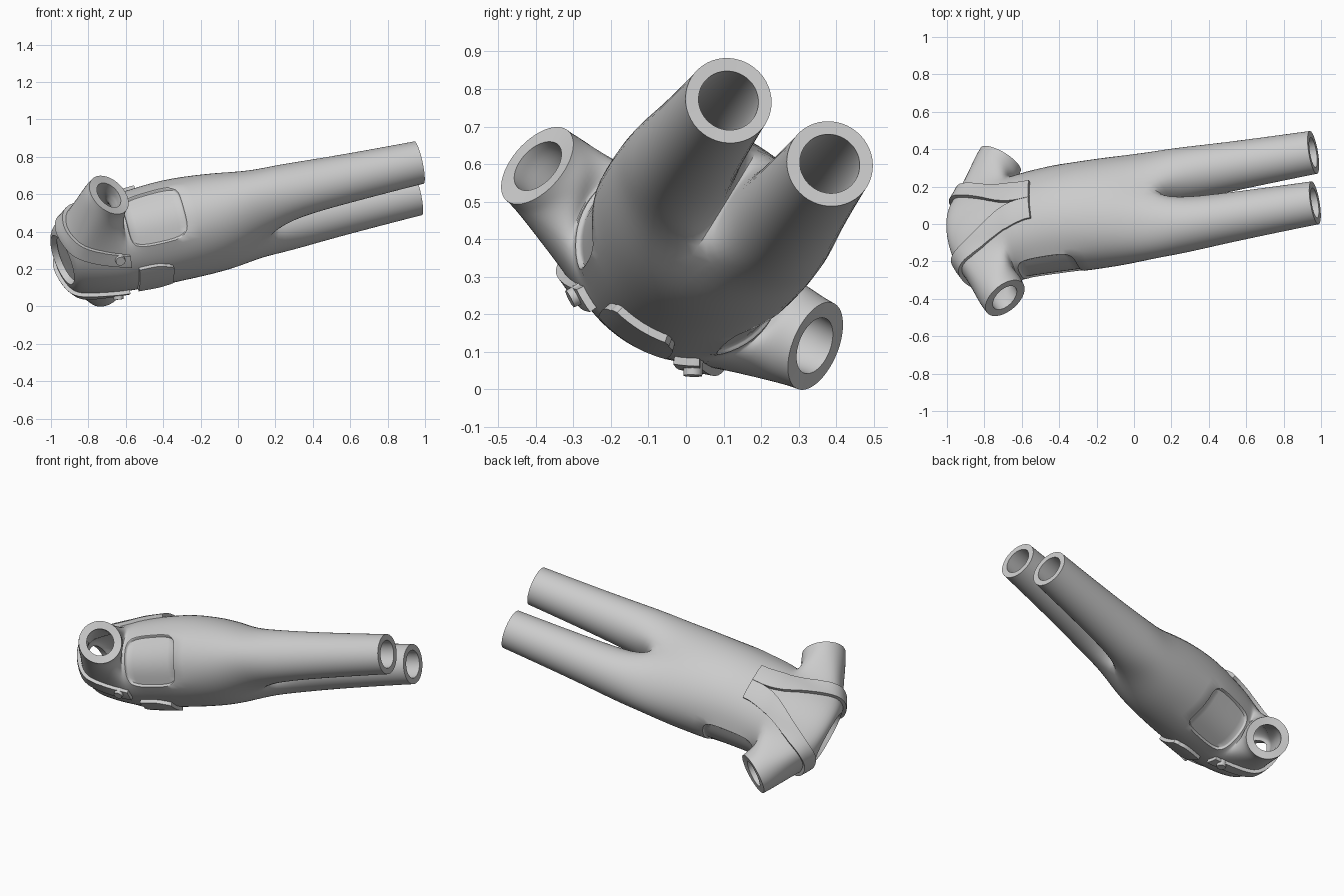
import bpy, bmesh, math
from mathutils import Matrix, Vector

if "Cube" in bpy.data.objects:
    bpy.data.objects.remove(bpy.data.objects["Cube"])

# One plain grey cloth
cloth = bpy.data.materials.new("grey_cloth")
cloth.use_nodes = True
cloth.diffuse_color = (0.6, 0.6, 0.6, 1)
cloth.node_tree.nodes["Principled BSDF"].inputs["Base Color"].default_value = (0.6, 0.6, 0.6, 1)

# Garment frame: u runs from neck to feet, s to the side, b to the back
along = Vector((0.963, 0.164, 0.212)).normalized()
side = Vector((-0.035, 0.847, -0.531))
side = (side - along * side.dot(along)).normalized()
back = along.cross(side)
FRAME = Matrix((along, side, back)).transposed().to_4x4()
FRAME.translation = (0, 0.084, 0.473)


def finish(name, bm):
    bmesh.ops.recalc_face_normals(bm, faces=bm.faces)
    mesh = bpy.data.meshes.new(name)
    bm.to_mesh(mesh)
    bm.free()
    ob = bpy.data.objects.new(name, mesh)
    bpy.context.collection.objects.link(ob)
    ob.matrix_world = FRAME
    mesh.materials.append(cloth)
    return ob


# Apply the modifiers, then shade so that rims stay crisp
def smooth(ob):
    bpy.ops.object.select_all(action="DESELECT")
    ob.select_set(True)
    bpy.context.view_layer.objects.active = ob
    bpy.ops.object.convert(target="MESH")
    bpy.ops.object.shade_smooth_by_angle(angle=math.radians(40))


def bridge(bm, a, b):
    n = len(a)
    for i in range(n):
        bm.faces.new((a[i], a[(i + 1) % n], b[(i + 1) % n], b[i]))


# Body: torso rings (position, width, depth, centre, tilt), arm openings, two legs
N = 16
bm = bmesh.new()
crease = bm.edges.layers.float.new("crease_edge")
weight = bm.verts.layers.deform.verify()
torso = [(-0.985, 0.16, 0.135, -0.02, 0.22), (-0.975, 0.215, 0.16, -0.01, 0.2), (-0.935, 0.27, 0.188, 0, 0.1),
         (-0.80, 0.29, 0.225, 0, 0), (-0.67, 0.295, 0.25, 0, 0), (-0.64, 0.297, 0.255, 0.005, 0),
         (-0.48, 0.302, 0.267, 0.01, 0), (-0.32, 0.31, 0.272, 0.013, 0), (-0.08, 0.318, 0.25, 0, 0),
         (0.10, 0.318, 0.2, 0, 0)]
rings = []
for u, w, d, c, tilt in torso:
    ring = []
    for k in range(N):
        b = c - d * math.cos(k * math.tau / N)
        ring.append(bm.verts.new((u - tilt * b, w * math.sin(k * math.tau / N), b)))
    rings.append(ring)
ARM_TOP, ARM_LOW = 2, 4
CUT_TOP, CUT_LOW = 5, 7
cutouts = {1: [], -1: []}
for r in range(len(rings) - 1):
    for k in range(N):
        near = k if k < 8 else N - 1 - k
        if ARM_TOP <= r < ARM_LOW and 2 <= near < 6:
            continue
        k2 = (k + 1) % N
        f = bm.faces.new((rings[r][k], rings[r][k2], rings[r + 1][k2], rings[r + 1][k]))
        if CUT_TOP <= r < CUT_LOW and 2 <= near < 5:
            cutouts[1 if k < 8 else -1].append(f)

# Sleeves
for sgn, tip in ((1, Vector((-0.72, 0.43, 0.028))), (-1, Vector((-0.717, -0.453, 0.043)))):
    col = lambda k: k if sgn > 0 else (N - k) % N
    loop = [rings[ARM_TOP][col(k)] for k in range(2, 7)]
    loop += [rings[ARM_TOP + 1][col(6)]]
    loop += [rings[ARM_LOW][col(k)] for k in range(6, 1, -1)]
    loop += [rings[ARM_TOP + 1][col(2)]]
    axis = Vector((0.53, 0.85 * sgn, 0))
    down = Vector((0.85, -0.53 * sgn, 0))
    for dist, rad, shift in ((0.065, 0.137, 0.008), (0.02, 0.131, 0.002), (0, 0.13, 0)):
        ring = []
        for i in range(12):
            a = (i - 2) * math.tau / 12
            v = bm.verts.new(tip - axis * dist + down * shift
                             + rad * (Vector((0, 0, 1)) * math.sin(a) - down * math.cos(a)))
            v[weight][0] = 1
            ring.append(v)
        bridge(bm, loop, ring)
        loop = ring

# Legs, sharing a rounded seam of crotch points
hip = rings[-1]
for k in (0, 8):
    hip[k].co.z *= 0.88
seam = [bm.verts.new((u, 0, b)) for u, b in ((0.145, -0.11), (0.165, 0), (0.145, 0.11))]
for sgn in (1, -1):
    loop = [hip[k if sgn > 0 else (N - k) % N] for k in range(9)] + seam[::-1]
    for u, rad, deep in ((0.25, 0.154, 0.16), (0.5, 0.138, 0.14), (0.95, 0.123, 0.122), (1.0, 0.122, 0.121)):
        ring = []
        for j in range(12):
            a = (j - 1) * math.tau / 12
            ring.append(bm.verts.new((u, sgn * (0.159 + rad * math.sin(a)), -deep * math.cos(a))))
        bridge(bm, loop, ring)
        loop = ring

# Sunken side panels below the sleeves, with crisp lips
bmesh.ops.recalc_face_normals(bm, faces=bm.faces)
for faces in cutouts.values():
    lip = bmesh.ops.inset_region(bm, faces=faces, thickness=0.006, depth=-0.014, use_even_offset=True)["faces"]
    for f in lip:
        for e in f.edges:
            if not all(g in lip for g in e.link_faces):
                e[crease] = 0.8
body = finish("overalls_body", bm)
body.vertex_groups.new(name="sleeves")
sub = body.modifiers.new("Round", "SUBSURF")
sub.levels = sub.render_levels = 2
thick = body.modifiers.new("Cloth", "SOLIDIFY")
thick.thickness = 0.046
thick.vertex_group = "sleeves"
thick.thickness_vertex_group = 0.77
thick.offset = -1
smooth(body)


# Cloth strip laid on the body; rows hold two edge points and a depth
def strip(name, rows, thickness):
    bm = bmesh.new()
    pairs = [(bm.verts.new((u1, s1, b)), bm.verts.new((u2, s2, b))) for u1, s1, u2, s2, b in rows]
    for p, q in zip(pairs, pairs[1:]):
        bm.faces.new((p[0], p[1], q[1], q[0]))
    ob = finish(name, bm)
    sub = ob.modifiers.new("Round", "SUBSURF")
    sub.levels = sub.render_levels = 3
    sub.boundary_smooth = "PRESERVE_CORNERS"
    wrap = ob.modifiers.new("Lay", "SHRINKWRAP")
    wrap.target = body
    wrap.wrap_mode = "OUTSIDE_SURFACE"
    wrap.offset = 0.004
    sol = ob.modifiers.new("Cloth", "SOLIDIFY")
    sol.thickness = thickness
    sol.offset = 0
    smooth(ob)


# Straps meeting in a Y on the back, with a button on each front end
strap = [(-0.51, 0, -0.51, 0.13, 0.30), (-0.66, 0, -0.60, 0.135, 0.28), (-0.80, 0.10, -0.74, 0.175, 0.24),
         (-0.94, 0.17, -0.89, 0.24, 0.17), (-1.02, 0.19, -1.0, 0.27, 0.04), (-0.98, 0.19, -0.95, 0.27, -0.08),
         (-0.86, 0.165, -0.84, 0.245, -0.2), (-0.66, 0.135, -0.66, 0.22, -0.25)]
for label, sgn in (("left", 1), ("right", -1)):
    strip(label + "_strap", [(u1, s1 * sgn, u2, s2 * sgn, b) for u1, s1, u2, s2, b in strap], 0.034)
    bm = bmesh.new()
    axis = Vector((-0.1, 0.5 * sgn, -0.85)).normalized()
    bmesh.ops.create_cone(bm, cap_ends=True, segments=10, radius1=0.03, radius2=0.026, depth=0.06,
                          matrix=Matrix.Translation((-0.715, 0.178 * sgn, -0.196))
                          @ axis.to_track_quat("Z", "Y").to_matrix().to_4x4())
    smooth(finish(label + "_button", bm))

# Chest pocket
pocket = [(-0.62, 0.125), (-0.55, 0.13), (-0.48, 0.125), (-0.43, 0.085)]
strip("chest_pocket", [(u, -w, u, w, -0.31) for u, w in pocket], 0.036)
